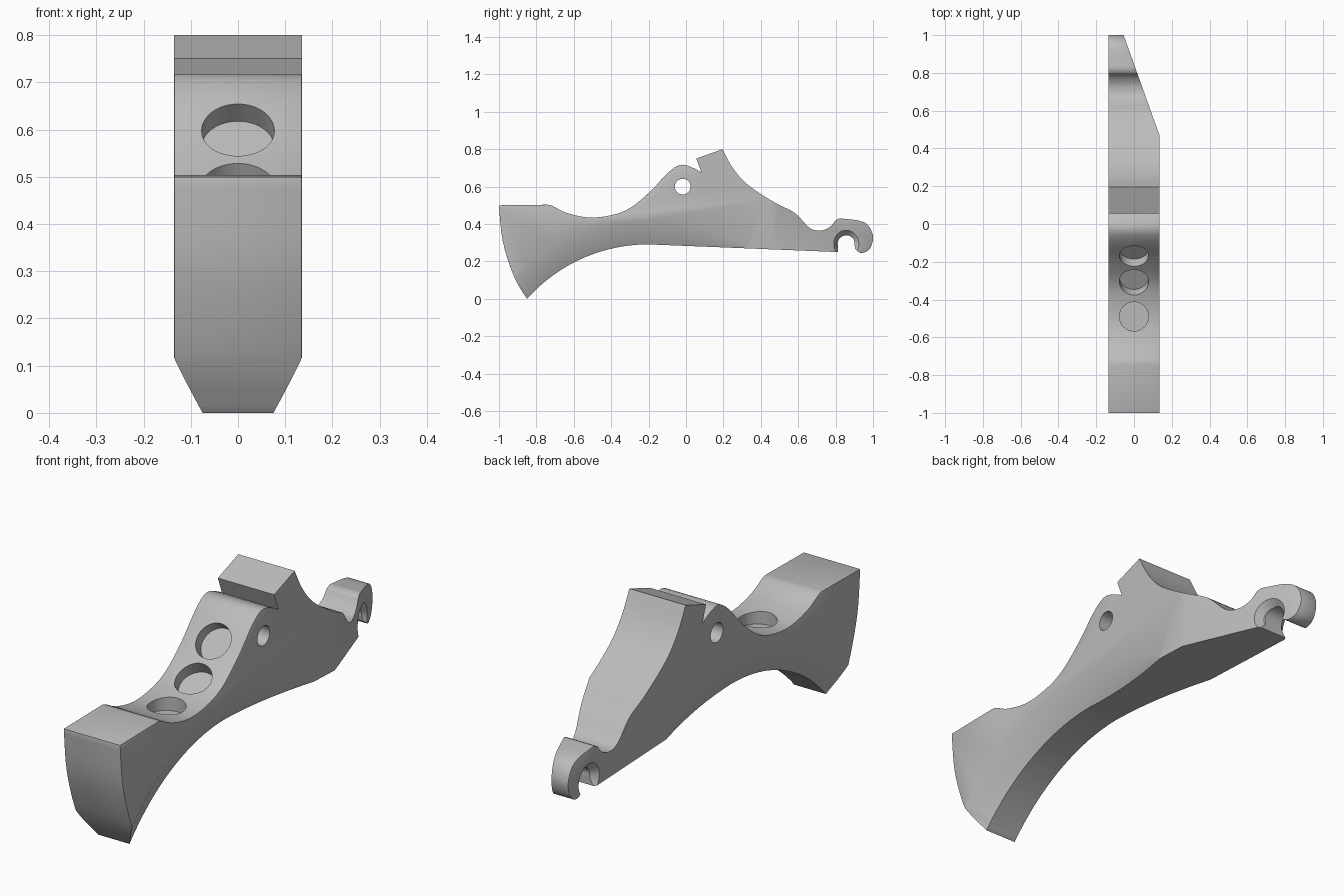
import bpy
import bmesh
import math
from mathutils import Vector

default_cube = bpy.data.objects.get("Cube")
if default_cube:
    bpy.data.objects.remove(default_cube, do_unlink=True)

HALF_WIDTH = 0.135
GRIP_CENTRE = (-0.2, -0.58)
NOTCH_CENTRE = (0.857, 0.295)


def arc(centre, radius, start, end, steps):
    """Points on a circle in the side plane, angles in degrees."""
    points = []
    for i in range(steps + 1):
        angle = math.radians(start + (end - start) * i / steps)
        points.append((centre[0] + radius * math.cos(angle),
                       centre[1] + radius * math.sin(angle)))
    return points


def smooth_curve(points, steps=5):
    """Catmull-Rom curve passing through the given points."""
    knots = [Vector(p) for p in points]
    padded = [knots[0]] + knots + [knots[-1]]
    result = []
    for a, b, c, d in zip(padded, padded[1:], padded[2:], padded[3:]):
        for i in range(steps):
            t = i / steps
            result.append(tuple(b + (c - a) * t / 2
                                + (a * 2 - b * 5 + c * 4 - d) * t ** 2 / 2
                                + (b * 3 - a - c * 3 + d) * t ** 3 / 2))
    result.append(tuple(knots[-1]))
    return result


def make_cutter(name, start, end, start_radius, end_radius, sides=48):
    """Cylinder or cone running between two points."""
    start, end = Vector(start), Vector(end)
    axis = end - start
    bpy.ops.mesh.primitive_cone_add(
        vertices=sides, radius1=start_radius, radius2=end_radius,
        depth=axis.length, location=(start + end) / 2,
        rotation=axis.to_track_quat('Z', 'Y').to_euler())
    cutter = bpy.context.object
    cutter.name = name
    cutter.hide_render = True
    return cutter


def cut(target, cutter):
    """Subtract the cutter from the target, then discard it."""
    modifier = target.modifiers.new(cutter.name, 'BOOLEAN')
    modifier.operation = 'DIFFERENCE'
    modifier.solver = 'EXACT'
    modifier.object = cutter
    bpy.context.view_layer.objects.active = target
    bpy.ops.object.modifier_apply(modifier=modifier.name)
    bpy.data.objects.remove(cutter, do_unlink=True)


# Side outline: underside, notch, hook, back slope, raised block, saddle, nose
outline = arc(GRIP_CENTRE, 0.871, 137, 90, 32)
outline += [(0.812, 0.25)]
outline += arc(NOTCH_CENTRE, 0.045, 190, -10, 16)
outline += smooth_curve([(0.905, 0.265), (0.937, 0.245), (0.98, 0.265), (1, 0.325),
                         (0.98, 0.385), (0.93, 0.417), (0.82, 0.43)])
outline += smooth_curve([(0.8, 0.42), (0.77, 0.385), (0.72, 0.365), (0.66, 0.38),
                         (0.58, 0.46), (0.47, 0.517), (0.33, 0.61), (0.25, 0.7),
                         (0.195, 0.8)])
outline += [(0.055, 0.75), (0.083, 0.675)]
outline += smooth_curve([(0.06, 0.69), (-0.02, 0.717), (-0.09, 0.68), (-0.19, 0.575),
                         (-0.3, 0.485), (-0.4, 0.447), (-0.52, 0.435), (-0.64, 0.46),
                         (-0.72, 0.499), (-0.76, 0.503)])
outline += smooth_curve([(-1, 0.5), (-0.98, 0.31), (-0.92, 0.12), (-0.85, 0)])

# Extrude the outline across the width
bm = bmesh.new()
side = bm.faces.new([bm.verts.new((-HALF_WIDTH, y, z)) for y, z in outline])
extruded = bmesh.ops.extrude_face_region(bm, geom=[side])
bmesh.ops.translate(bm, vec=(2 * HALF_WIDTH, 0, 0),
                    verts=[v for v in extruded["geom"] if isinstance(v, bmesh.types.BMVert)])
bmesh.ops.recalc_face_normals(bm, faces=bm.faces)

# Slanted trim of one side toward the hook
slant_normal = Vector((0.53, 0.19, 0)).normalized()
trim = bmesh.ops.bisect_plane(
    bm, geom=bm.verts[:] + bm.edges[:] + bm.faces[:], dist=1e-5,
    plane_co=(HALF_WIDTH, 0.47, 0), plane_no=slant_normal, clear_outer=True)
bmesh.ops.holes_fill(bm, edges=[e for e in trim["geom_cut"]
                                if isinstance(e, bmesh.types.BMEdge) and e.is_boundary])
bmesh.ops.recalc_face_normals(bm, faces=bm.faces)


def wants_rounding(edge):
    """Soften sharp rims of the front body and the hook, not the raised block."""
    if len(edge.link_faces) != 2 or edge.calc_face_angle() < math.radians(40):
        return False
    middle = (edge.verts[0].co + edge.verts[1].co) / 2
    near_notch = (middle.yz - Vector(NOTCH_CENTRE)).length < 0.07
    front = middle.y < 0.05 and middle.z > 0.3
    nose = middle.y < -0.84
    hook = middle.y > 0.8 and not near_notch
    return front or nose or hook


bmesh.ops.bevel(bm, geom=[e for e in bm.edges if wants_rounding(e)], offset=0.008,
                offset_type='OFFSET', segments=2, profile=0.5, affect='EDGES',
                clamp_overlap=True)
mesh = bpy.data.meshes.new("lever_body")
bm.to_mesh(mesh)
bm.free()
body = bpy.data.objects.new("lever_body", mesh)
bpy.context.collection.objects.link(body)

# Conical chamfers along both sides of the curved underside
for sign in (-1, 1):
    cut(body, make_cutter("grip_chamfer", (sign * 0.05, *GRIP_CENTRE),
                          (sign * 0.2, *GRIP_CENTRE), 0.817, 1.14, sides=160))

# Pivot hole through the width
cut(body, make_cutter("pivot_hole", (-1, -0.018, 0.6), (1, -0.018, 0.6), 0.042, 0.042))

# Three shallow round pockets square to the saddle surface
for y, z, tilt in ((-0.49, 0.435, 0), (-0.305, 0.483, 30), (-0.168, 0.597, 46)):
    surface = Vector((0, y, z))
    normal = Vector((0, -math.sin(math.radians(tilt)), math.cos(math.radians(tilt))))
    cut(body, make_cutter("pocket", surface - normal * 0.05, surface + normal * 0.08,
                          0.077, 0.077))

# Flared rims of the hook notch
flat_rim = Vector((-HALF_WIDTH, *NOTCH_CENTRE))
slant_rim = Vector((-0.004, *NOTCH_CENTRE))
for rim, outward in ((flat_rim, Vector((-1, 0, 0))), (slant_rim, slant_normal)):
    cut(body, make_cutter("notch_flare", rim - outward * 0.03, rim + outward * 0.01,
                          0.044, 0.08))

# Finish
steel = bpy.data.materials.new("plain_grey")
steel.use_nodes = True
grey = (0.5, 0.5, 0.5, 1)
steel.diffuse_color = grey
steel.node_tree.nodes["Principled BSDF"].inputs["Base Color"].default_value = grey
body.data.materials.clear()
body.data.materials.append(steel)
bpy.ops.object.select_all(action='DESELECT')
body.select_set(True)
bpy.context.view_layer.objects.active = body
bpy.ops.object.shade_smooth_by_angle(angle=math.radians(30))
